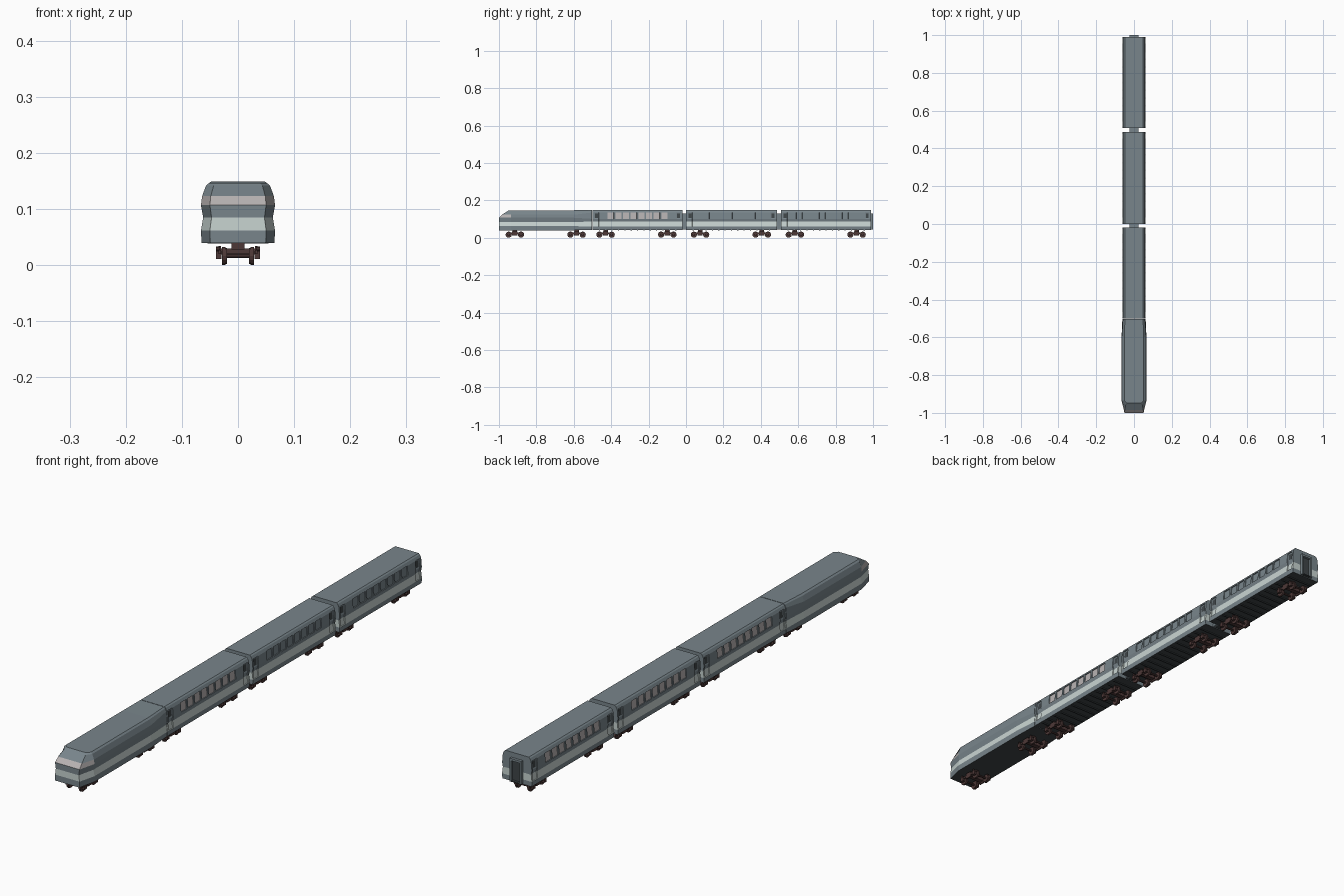
import bpy, bmesh, math
from mathutils import Matrix, Vector

if "Cube" in bpy.data.objects:
    bpy.data.objects.remove(bpy.data.objects["Cube"])


def material(name, rgb):
    m = bpy.data.materials.new(name)
    m.diffuse_color = (*rgb, 1)
    m.use_nodes = True
    m.node_tree.nodes["Principled BSDF"].inputs["Base Color"].default_value = m.diffuse_color
    return m


SLATE, STRIPE, GLASS, DARK, RUST = range(5)
MATS = [material("slate", (.19, .235, .26)), material("stripe", (.58, .66, .64)),
        material("glass", (.48, .45, .45)), material("underside", (.05, .06, .065)),
        material("bogie_brown", (.075, .04, .038))]


def finish(bm, name):
    mesh = bpy.data.meshes.new(name)
    bm.to_mesh(mesh)
    bm.free()
    for m in MATS:
        mesh.materials.append(m)
    ob = bpy.data.objects.new(name, mesh)
    bpy.context.collection.objects.link(ob)
    return ob


def add_box(bm, lo, hi, mat):
    lo, hi = Vector(lo), Vector(hi)
    mtx = Matrix.Translation((lo + hi) / 2) @ Matrix.Diagonal((*(hi - lo), 1))
    for v in bmesh.ops.create_cube(bm, size=1, matrix=mtx)["verts"]:
        for f in v.link_faces:
            f.material_index = mat


def add_cylinder(bm, centre, radius, depth, mat, sides=12, r2=None):
    mtx = Matrix.Translation(centre) @ Matrix.Rotation(math.pi / 2, 4, 'Y')
    r = bmesh.ops.create_cone(bm, cap_ends=True, segments=sides, radius1=radius,
                              radius2=r2 or radius, depth=depth, matrix=mtx)
    for v in r["verts"]:
        for f in v.link_faces:
            f.material_index = mat


def loft(stations):
    """Skin mirrored half sections [(x, y, z) * 7]; returns bmesh and side faces by (bay, level, side)."""
    bm = bmesh.new()
    rings, sides = [], {}
    for st in stations:
        pts = list(st) + [(-x, y, z) for x, y, z in reversed(st)]
        rings.append([bm.verts.new(p) for p in pts])
    for b, (r0, r1) in enumerate(zip(rings, rings[1:])):
        for i in range(14):
            j = (i + 1) % 14
            f = bm.faces.new((r0[i], r0[j], r1[j], r1[i]))
            if i == 13:
                f.material_index = DARK
            elif i != 6:
                level, side = (i, 1) if i < 6 else (12 - i, -1)
                sides[b, level, side] = f
                f.material_index = STRIPE if level == 1 else SLATE
    caps = []
    for r in (rings[0], rings[-1]):
        caps.append([bm.faces.new((r[i], r[i + 1], r[12 - i], r[13 - i])) for i in range(6)])
        caps[-1][1].material_index = STRIPE
    bmesh.ops.recalc_face_normals(bm, faces=bm.faces[:])
    return bm, sides, caps


COACH = [(.060, .042), (.0615, .06), (.058, .086), (.061, .101),
         (.058, .135), (.053, .145), (.048, .149)]
LOCO = [(.065, .04), (.066, .062), (.062, .085), (.066, .107),
        (.064, .123), (.057, .142), (.051, .147)]


def section(profile, y):
    return [(x, y, z) for x, z in profile]


# locomotive: chamfered nose, raked windscreen, tapering tail
nose_back = [0, 0, 0, 0, .016, .045, .052]
nose = [(x * .76, -1 + d, z) for (x, z), d in zip(LOCO, nose_back)]
bm, sides, caps = loft([nose, section(LOCO, -.935), section(LOCO, -.6), section(COACH, -.502)])
caps[0][3].material_index = GLASS
sides[0, 3, 1].material_index = sides[0, 3, -1].material_index = GLASS
finish(bm, "locomotive_body")


def coach(n, y0, y1, glass_right):
    mid = (y0 + y1) / 2
    # bay limits: door, eight windows, door
    ys = [y0, y0 + .008, y0 + .034]
    first = mid - 8 * .041 / 2
    for k in range(8):
        ys += [first + k * .041 + .004, first + k * .041 + .037]
    ys += [y1 - .034, y1 - .008, y1]
    bm, sides, _ = loft([section(COACH, y) for y in ys])
    last = len(ys) - 2
    windows = {b for b in range(3, 19, 2)}
    for s in (1, -1):
        panes = [sides[b, 3, s] for b in sorted(windows)]
        bmesh.ops.inset_individual(bm, faces=panes, thickness=.0008, depth=-.003)
        for f in panes:
            f.material_index = GLASS if s < 0 or glass_right else SLATE
        for b in (1, last - 1):
            door = [sides[b, l, s] for l in (1, 2, 3)]
            bmesh.ops.inset_region(bm, faces=door, thickness=.0008, depth=-.003,
                                   use_even_offset=True, use_boundary=True)
            # window in the upper door leaf
            bmesh.ops.inset_individual(bm, faces=[door[2]], thickness=.006, depth=-.001)
            door[2].material_index = DARK
    finish(bm, f"coach_{n}_body")

    # floor beams below the coach
    bm = bmesh.new()
    for k in range(13):
        y = mid + (k - 6) * .034
        add_box(bm, (-.054, y - .003, .039), (.054, y + .003, .0425), DARK)
    finish(bm, f"coach_{n}_floor_beams")


def gangway(name, y0, y1):
    # open arch around a dark door
    bm = bmesh.new()
    for s in (1, -1):
        xs = sorted((s * .017, s * .024))
        add_box(bm, (xs[0], y0, .044), (xs[1], y1, .128), SLATE)
    add_box(bm, (-.024, y0, .122), (.024, y1, .13), SLATE)
    add_box(bm, (-.024, y0, .044), (.024, y1, .048), DARK)
    add_box(bm, (-.017, y0, .048), (.017, y0 + .002, .122), DARK)
    finish(bm, name)


COACHES = [(-.5, -.018), (.0, .486), (.508, .99)]
for n, (a, b) in enumerate(COACHES, 1):
    coach(n, a, b, n == 1)
    gangway(f"gangway_{n}", b - .001, COACHES[n][0] + .001 if n < 3 else 1.0)

# bogies: one mesh shared by all
bm = bmesh.new()
for s in (1, -1):
    xs = sorted((s * .030, s * .035))
    add_box(bm, (xs[0], -.046, .02), (xs[1], .046, .027), RUST)
    add_box(bm, (xs[0], -.014, .013), (xs[1], .014, .034), RUST)
    for ya in (-.033, .033):
        add_cylinder(bm, (s * .0255, ya, .0165), .0165, .006, RUST, 14)
        add_cylinder(bm, (s * .0215, ya, .0165), .0145, .003, RUST, 14)
        add_box(bm, (min(s * .029, s * .039), ya - .007, .011),
                (max(s * .029, s * .039), ya + .007, .025), RUST)
        add_cylinder(bm, (s * .0355, ya, .029), .004, .007, RUST, 8)
for ya in (-.033, .033):
    add_cylinder(bm, (0, ya, .0165), .004, .056, RUST, 8)
add_box(bm, (-.032, -.009, .019), (.032, .009, .03), RUST)
add_box(bm, (-.012, -.012, .028), (.012, .012, .044), RUST)
proto = finish(bm, "bogie_1")
spots = [-.915, -.585, -.43, -.10, .075, .405, .582, .912]
proto.location.y = spots[0]
for i, y in enumerate(spots[1:], 2):
    ob = bpy.data.objects.new(f"bogie_{i}", proto.data)
    ob.location.y = y
    bpy.context.collection.objects.link(ob)
